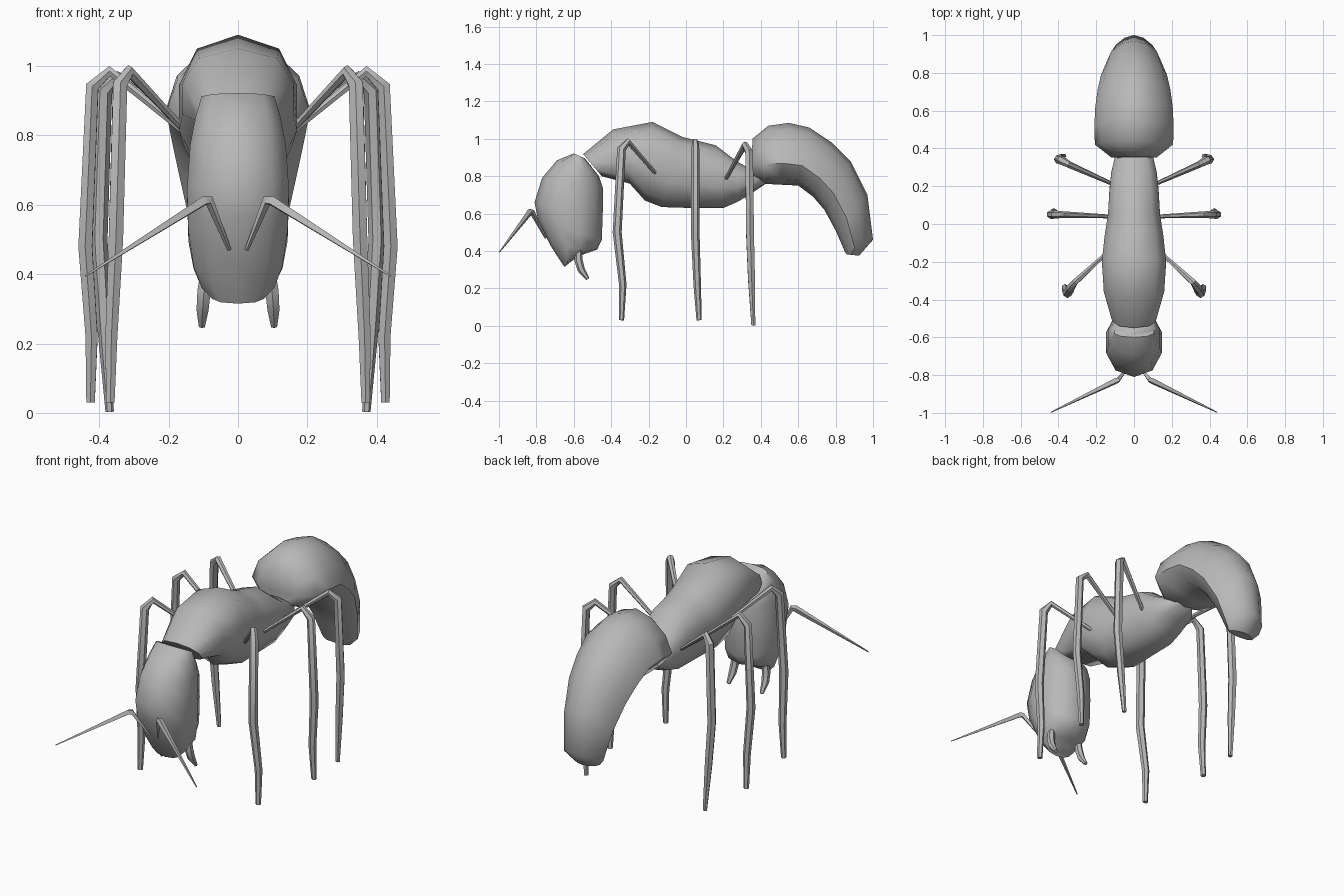
import bpy, bmesh, math
from mathutils import Vector

grey = bpy.data.materials.new("body grey")
grey.diffuse_color = (0.48, 0.48, 0.48, 1)


def skin(name, rings):
    """Join equal rings of points into a closed object."""
    bm = bmesh.new()
    loops = [[bm.verts.new(p) for p in ring] for ring in rings]
    n = len(loops[0])
    for a, b in zip(loops, loops[1:]):
        for i in range(n):
            j = (i + 1) % n
            bm.faces.new((a[i], a[j], b[j], b[i]))
    bm.faces.new(loops[0])
    bm.faces.new(loops[-1])
    bmesh.ops.recalc_face_normals(bm, faces=bm.faces)
    me = bpy.data.meshes.new(name)
    bm.to_mesh(me)
    bm.free()
    me.materials.append(grey)
    ob = bpy.data.objects.new(name, me)
    bpy.context.collection.objects.link(ob)
    return ob


def body(name, sections, sides=10, square=0.85, skew=0.0):
    """Loft of (top y, top z, bottom y, bottom z, half width) sections.
    Skew makes the upper half narrower than the lower half."""
    angles = [math.tau * i / sides for i in range(sides)]
    wide = [math.copysign(abs(math.sin(a)) ** square, math.sin(a))
            * (1 - skew * math.cos(a)) for a in angles]
    widest = max(wide)
    rings = []
    for ty, tz, by, bz, w in sections:
        top, bottom = Vector((0, ty, tz)), Vector((0, by, bz))
        mid, half = (top + bottom) / 2, (top - bottom) / 2
        rings.append([mid + half * math.cos(a) + Vector((w * s / widest, 0, 0))
                      for a, s in zip(angles, wide)])
    return skin(name, rings)


def limb(name, path, side, sides=6):
    """Tapered tube along (x, y, z, radius) points, mirrored by side."""
    pts = [Vector((p[0] * side, p[1], p[2])) for p in path]
    normal = Vector((0, 1, 0))
    rings = []
    for i, p in enumerate(pts):
        t = Vector()
        if i > 0:
            t += (p - pts[i - 1]).normalized()
        if i < len(pts) - 1:
            t += (pts[i + 1] - p).normalized()
        t.normalize()
        normal = (normal - t * normal.dot(t)).normalized()
        other = t.cross(normal)
        r = path[i][3]
        rings.append([p + (normal * math.cos(k * math.tau / sides)
                           + other * math.sin(k * math.tau / sides)) * r
                      for k in range(sides)])
    return skin(name, rings)


# Head, hanging down in front
body("head", [
    (-0.60, 0.922, -0.54, 0.895, 0.105),
    (-0.69, 0.885, -0.465, 0.80, 0.122),
    (-0.77, 0.79, -0.445, 0.74, 0.138),
    (-0.81, 0.66, -0.445, 0.61, 0.147),
    (-0.79, 0.56, -0.45, 0.46, 0.143),
    (-0.725, 0.43, -0.475, 0.408, 0.128),
    (-0.675, 0.352, -0.56, 0.378, 0.105),
    (-0.65, 0.315, -0.60, 0.355, 0.075)])

# Thorax with narrow waist
body("thorax", [
    (-0.55, 0.918, -0.45, 0.80, 0.115),
    (-0.39, 1.05, -0.30, 0.76, 0.16),
    (-0.18, 1.09, -0.22, 0.67, 0.17),
    (-0.02, 1.01, -0.13, 0.635, 0.155),
    (0.06, 0.99, 0.03, 0.63, 0.138),
    (0.16, 0.965, 0.20, 0.63, 0.13),
    (0.27, 0.88, 0.28, 0.665, 0.12),
    (0.36, 0.83, 0.36, 0.715, 0.10),
    (0.43, 0.79, 0.42, 0.755, 0.05)], square=0.75)

# Abdomen, curling down at the back, ridged on top
body("abdomen", [
    (0.355, 1.00, 0.35, 0.79, 0.12),
    (0.44, 1.07, 0.41, 0.76, 0.207),
    (0.55, 1.085, 0.50, 0.755, 0.21),
    (0.66, 1.06, 0.60, 0.75, 0.205),
    (0.78, 0.98, 0.68, 0.69, 0.192),
    (0.88, 0.88, 0.74, 0.62, 0.175),
    (0.97, 0.70, 0.80, 0.51, 0.145),
    (1.00, 0.46, 0.85, 0.395, 0.115),
    (0.925, 0.375, 0.86, 0.382, 0.08)], square=1.0, skew=0.28)

limbs = {
    "front_leg": [(0.14, -0.15, 0.80, 0.010), (0.315, -0.31, 0.985, 0.018),
                  (0.34, -0.345, 0.945, 0.024), (0.352, -0.368, 0.50, 0.024),
                  (0.365, -0.338, 0.22, 0.020), (0.368, -0.345, 0.03, 0.014)],
    "middle_leg": [(0.13, 0.04, 0.79, 0.010), (0.37, 0.05, 0.985, 0.017),
                   (0.42, 0.05, 0.94, 0.022), (0.44, 0.05, 0.48, 0.023),
                   (0.422, 0.06, 0.22, 0.020), (0.425, 0.07, 0.03, 0.014)],
    "rear_leg": [(0.11, 0.21, 0.78, 0.010), (0.345, 0.315, 0.968, 0.018),
                 (0.385, 0.338, 0.93, 0.024), (0.40, 0.342, 0.50, 0.024),
                 (0.385, 0.35, 0.25, 0.021), (0.37, 0.36, 0.003, 0.012)],
    "antenna": [(0.025, -0.75, 0.47, 0.006), (0.083, -0.825, 0.612, 0.015),
                (0.10, -0.833, 0.610, 0.017), (0.44, -0.997, 0.395, 0.003)],
    "mandible": [(0.092, -0.575, 0.41, 0.018), (0.098, -0.575, 0.35, 0.022),
                 (0.102, -0.56, 0.30, 0.020), (0.104, -0.525, 0.25, 0.010)],
}
for part, path in limbs.items():
    for label, side in (("left", -1), ("right", 1)):
        limb(f"{label}_{part}", path, side, 4 if part == "antenna" else 6)

# Smooth shading with sharp ends
for ob in bpy.context.collection.objects:
    ob.select_set(True)
    bpy.context.view_layer.objects.active = ob
bpy.ops.object.shade_smooth_by_angle(angle=math.radians(50))
